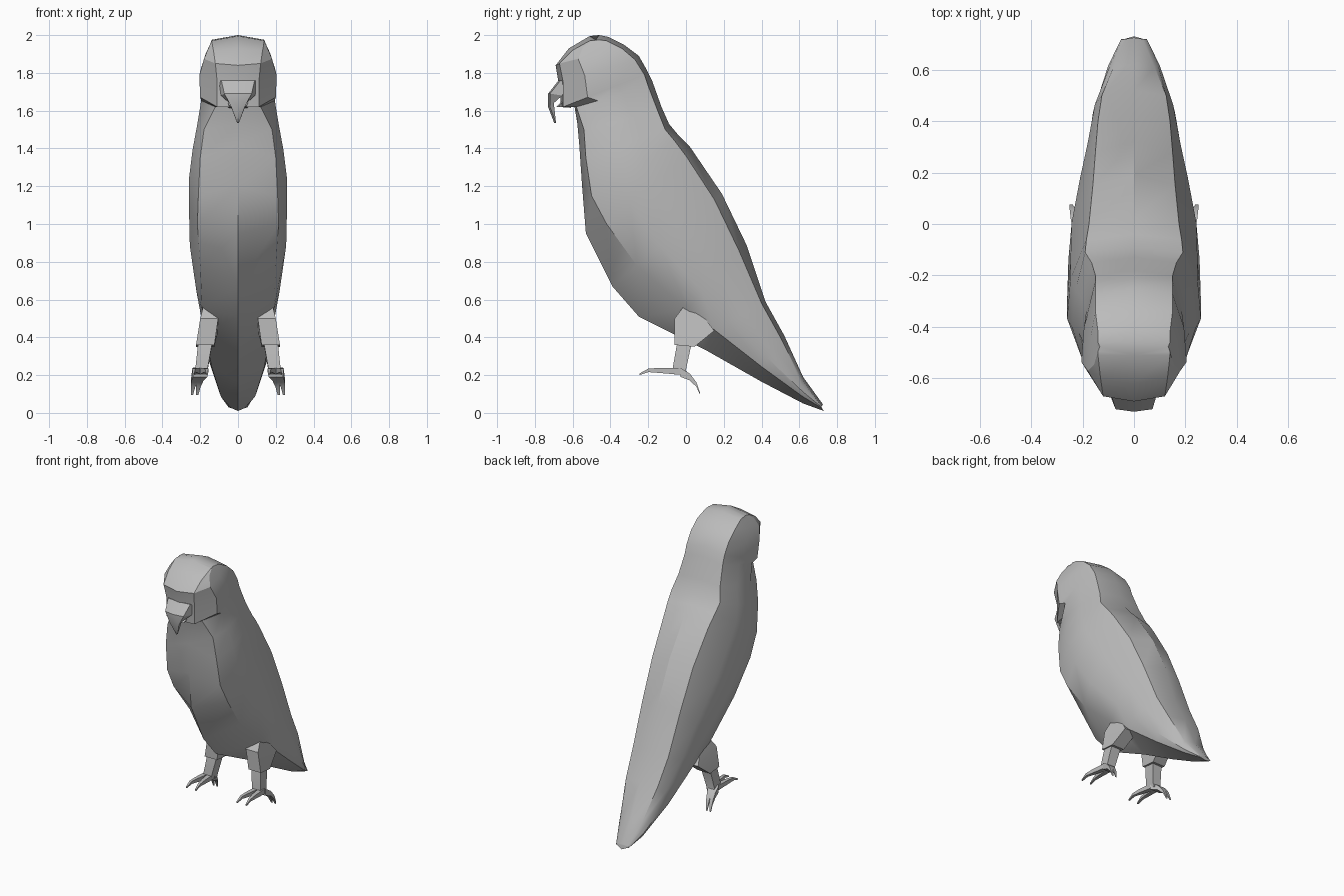
import bpy, bmesh, math
from mathutils import Vector

cube = bpy.data.objects.get("Cube")
if cube:
    bpy.data.objects.remove(cube, do_unlink=True)

GREY = (0.5, 0.5, 0.5, 1.0)
plumage = bpy.data.materials.new("plain grey")
plumage.use_nodes = True
plumage.diffuse_color = GREY
plumage.node_tree.nodes["Principled BSDF"].inputs["Base Color"].default_value = GREY


def loft(name, rings, mirrored=False, angle=30):
    """Skin a list of closed rings, cap both ends and shade the result."""
    bm = bmesh.new()
    rows = [[bm.verts.new(point) for point in ring] for ring in rings]
    count = len(rows[0])
    for low, high in zip(rows, rows[1:]):
        for i in range(count):
            j = (i + 1) % count
            bm.faces.new((low[i], low[j], high[j], high[i]))
    bm.faces.new(rows[0])
    bm.faces.new(rows[-1])
    bmesh.ops.recalc_face_normals(bm, faces=bm.faces)
    mesh = bpy.data.meshes.new(name)
    bm.to_mesh(mesh)
    bm.free()
    mesh.materials.append(plumage)
    obj = bpy.data.objects.new(name, mesh)
    bpy.context.collection.objects.link(obj)
    bpy.ops.object.select_all(action="DESELECT")
    obj.select_set(True)
    bpy.context.view_layer.objects.active = obj
    bpy.ops.object.shade_smooth_by_angle(angle=math.radians(angle))
    if mirrored:
        obj.modifiers.new("mirror", "MIRROR").use_axis[0] = True
    return obj


def both_sides(half):
    """Complete a half ring that starts and ends on the centre plane."""
    return half + [Vector((-p.x, p.y, p.z)) for p in reversed(half[1:-1])]


# Body stations from tail tip to crown: breast centre line (y, z)
breast = [(.73, .01), (.62, .05), (.4, .165), (.1, .335), (-.25, .51), (-.39, .67),
          (-.53, .95), (-.55, 1.2), (-.565, 1.42), (-.575, 1.53), (-.59, 1.62),
          (-.66, 1.62), (-.675, 1.75), (-.69, 1.84), (-.62, 1.93), (-.51, 1.995)]
# Front edge of the wing and cheek panel (x, y, z)
front_edge = [(.035, .72, .025), (.09, .62, .085), (.14, .4, .245), (.17, .15, .44),
              (.19, 0, .55), (.2, -.26, .78), (.215, -.42, 1), (.21, -.5, 1.15),
              (.2, -.53, 1.35), (.18, -.54, 1.5), (.12, -.58, 1.62), (.11, -.65, 1.62),
              (.11, -.65, 1.75), (.12, -.67, 1.85), (.13, -.6, 1.92), (.14, -.51, 1.97)]
# Widest half width of each station
flank = [.05, .1, .16, .19, .22, .255, .26, .26, .24, .215, .195, .2, .205, .18, .155, .14]
# Rear edge of the wing and cheek panel (x, y, z)
rear_edge = [(.035, .715, .04), (.08, .61, .18), (.125, .5, .4), (.14, .4, .58),
             (.15, .28, .86), (.16, .15, 1.13), (.175, 0, 1.36), (.185, -.06, 1.44),
             (.19, -.11, 1.5), (.165, -.15, 1.6), (.15, -.2, 1.73), (.15, -.22, 1.79),
             (.15, -.27, 1.87), (.15, -.34, 1.93), (.14, -.42, 1.97), (.14, -.46, 1.975)]
# Centre line of the back (y, z)
spine = [(.725, .045), (.62, .19), (.52, .41), (.42, .59), (.32, .89), (.19, 1.16),
         (.02, 1.41), (-.04, 1.47), (-.09, 1.53), (-.13, 1.62), (-.18, 1.76),
         (-.21, 1.82), (-.25, 1.89), (-.33, 1.95), (-.41, 1.99), (-.46, 2)]

rings = []
for chest, front, width, rear, back in zip(breast, front_edge, flank, rear_edge, spine):
    front, rear = Vector(front), Vector(rear)
    sides = [front.lerp(rear, t) for t in (.3, .65)]
    for side in sides:
        side.x = width
    sides[1].x = width * .95
    rings.append(both_sides([Vector((0, *chest)), front, *sides, rear, Vector((0, *back))]))
loft("body", rings)


# Beaks: rings with a ridge in front and two rear corners
def beak_ring(width, ridge, root):
    return both_sides([Vector((0, *ridge)), Vector((width * .8, ridge[0] + .01, ridge[1])),
                       Vector((width, *root)), Vector((0, *root))])


loft("upper_beak", [beak_ring(.11, (-.675, 1.76), (-.62, 1.75)),
                    beak_ring(.09, (-.73, 1.69), (-.655, 1.68)),
                    beak_ring(.045, (-.73, 1.62), (-.7, 1.64)),
                    beak_ring(.006, (-.698, 1.535), (-.692, 1.54))])
loft("lower_beak", [beak_ring(.08, (-.65, 1.66), (-.6, 1.66)),
                    beak_ring(.05, (-.685, 1.62), (-.61, 1.615))])


# Legs: four-cornered rings, front and rear heights given apart
def leg_ring(x, y, z):
    return [(x[0], y[0], z[0]), (x[1], y[0], z[0]), (x[1], y[1], z[1]), (x[0], y[1], z[1])]


loft("thighs", [leg_ring((.1, .18), (0, .1), (.58, .5)),
                leg_ring((.105, .2), (-.06, .15), (.5, .435)),
                leg_ring((.125, .222), (-.06, .045), (.36, .35))], True)
loft("shins", [leg_ring((.135, .21), (-.045, .03), (.38, .37)),
               leg_ring((.16, .225), (-.07, 0), (.24, .23)),
               leg_ring((.17, .225), (-.07, .005), (.205, .2))], True)


# Toes: square tubes tapering along a path
def toe(name, path, radius):
    rows = []
    for i, point in enumerate(path):
        r = radius * (1 - .75 * i / (len(path) - 1))
        rows.append([(point[0] + a * r, point[1], point[2] + b * r)
                     for a, b in ((1, 1), (-1, 1), (-1, -1), (1, -1))])
    loft(name, rows, True)


for label, spread in (("inner", -1), ("outer", 1)):
    x = .2 + .014 * spread
    toe(label + "_front_toes", [(x, -.03, .22), (x + .012 * spread, -.14, .225),
                                (x + .02 * spread, -.2, .225),
                                (x + .022 * spread, -.245, .205)], .018)
    toe(label + "_rear_toes", [(x, -.03, .215), (x + .014, .02, .19),
                               (x + .024, .055, .15), (x + .03, .075, .1)], .024)
